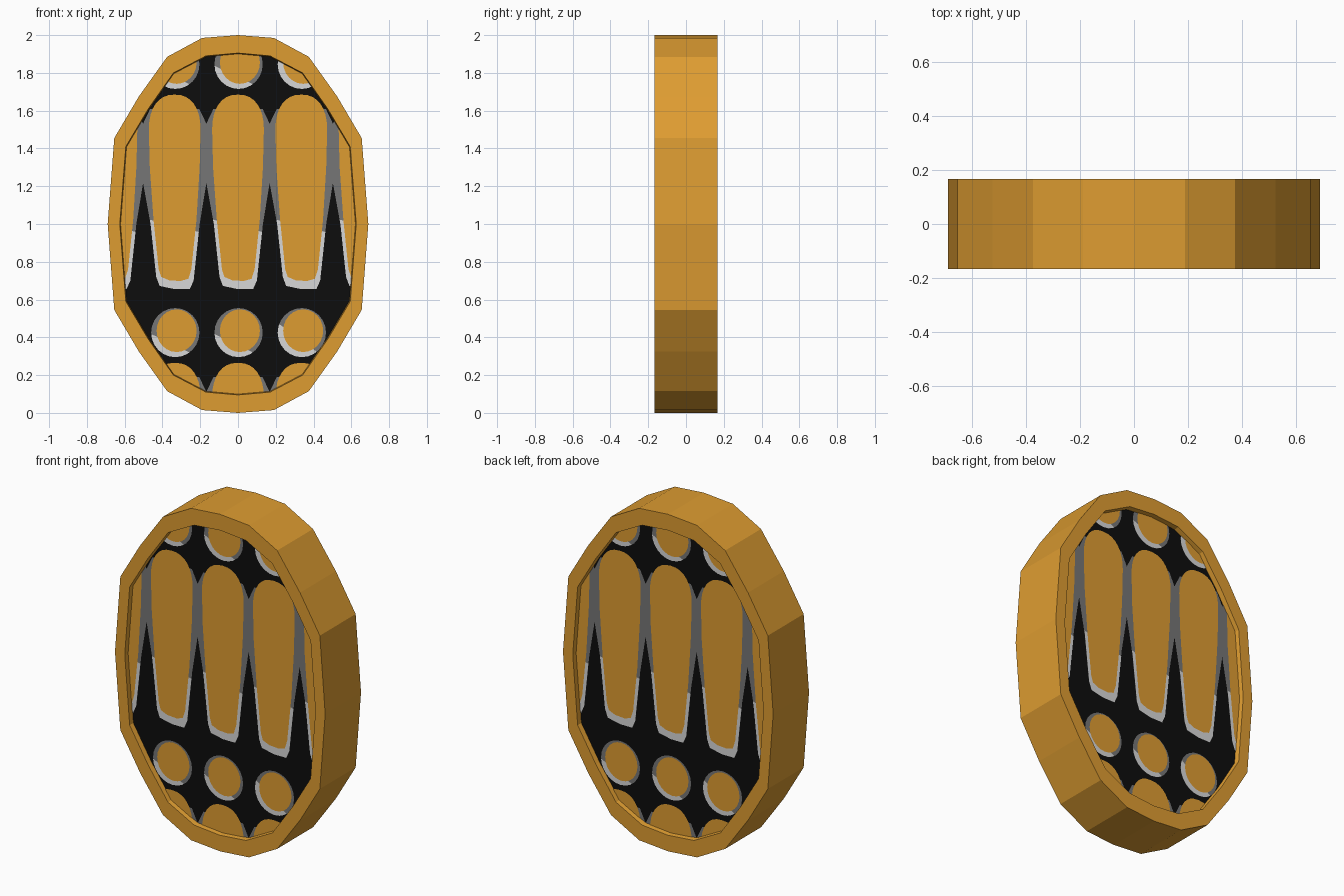
import bpy, math
from math import sin, cos, pi

if "Cube" in bpy.data.objects:
    bpy.data.objects.remove(bpy.data.objects["Cube"])

def mat(name, rgb):
    m = bpy.data.materials.new(name)
    m.diffuse_color = (*rgb, 1)
    m.use_nodes = True
    m.node_tree.nodes["Principled BSDF"].inputs["Base Color"].default_value = m.diffuse_color
    return m

MATS = [mat("gold", (0.73, 0.335, 0.031)), mat("black", (0.004, 0.004, 0.004)),
        mat("dark_grey", (0.18, 0.18, 0.18)), mat("light_grey", (0.68, 0.68, 0.68))]
GOLD, BLACK, DARK, LIGHT = range(4)

def make(name, verts, faces, ids):
    me = bpy.data.meshes.new(name)
    me.from_pydata(verts, [], faces)
    for m in MATS:
        me.materials.append(m)
    for p, i in zip(me.polygons, ids):
        p.material_index = i
    ob = bpy.data.objects.new(name, me)
    bpy.context.collection.objects.link(ob)
    return ob

def ring(quarter):
    """Mirror a quarter outline (top to side) into a full counter-clockwise loop."""
    right = quarter + [(x, 2 - z) for x, z in reversed(quarter[:-1])]
    left = [(-x, z) for x, z in reversed(right[1:-1])]
    return (right + left)[::-1]

def cut(poly, a, b):
    """Keep the part of poly to the left of line a-b."""
    def side(p):
        return (b[0]-a[0])*(p[1]-a[1]) - (b[1]-a[1])*(p[0]-a[0])
    out = []
    for i, p in enumerate(poly):
        q = poly[(i + 1) % len(poly)]
        sp, sq = side(p), side(q)
        if sp >= 0:
            out.append(p)
        if sp * sq < 0:
            t = sp / (sp - sq)
            out.append((p[0] + t*(q[0]-p[0]), p[1] + t*(q[1]-p[1])))
    return out

OUTER = ring([(0, 2), (.19, 1.985), (.375, 1.885), (.525, 1.675), (.655, 1.455), (.69, 1)])
INNER = ring([(0, 1.905), (.17, 1.89), (.342, 1.8), (.475, 1.61), (.594, 1.41), (.626, 1)])
FLOOR = [(x * .993, 1 + (z - 1) * .995) for x, z in INNER]
H, DEEP, N = .168, .03, len(OUTER)

# Rim: outer wall, front and back lips and inner walls
levels = [(FLOOR, -H + DEEP), (INNER, -H), (OUTER, -H),
          (OUTER, H), (INNER, H), (FLOOR, H - DEEP)]
verts = [(x, y, z) for loop, y in levels for x, z in loop]
faces = [(k*N + i, (k+1)*N + i, (k+1)*N + (i+1) % N, k*N + (i+1) % N)
         for k in range(5) for i in range(N)]
make("coin_rim", verts, faces, [GOLD] * len(faces))

# Mark shapes, relative to the column centre
ARC = [pi * i / 16 for i in range(17)]
STEM = [(.137 * math.copysign(abs(cos(a)) ** .85, cos(a)), 1.50 + .185 * sin(a) ** .9 if sin(a) > 1e-6 else 1.50)
        for a in ARC]
STEM += [(-.132, 1.3), (-.112, 1.02), (-.085, .76), (-.072, .72), (-.03, .702),
         (.03, .698), (.072, .71), (.088, .76), (.115, 1.02), (.132, 1.3)]
SHADE = [(.13, 1.61), (-.13, 1.61), (-.168, 1.53), (-.168, 1.22), (-.128, 1.0), (-.098, .72),
         (-.08, .672), (0, .655), (.08, .655), (.1, .7), (.132, 1.0), (.168, 1.22), (.168, 1.53)]

def oval(cx, cz, rx, rz):
    return [(cx + rx * cos(2*pi*i/24), cz + rz * sin(2*pi*i/24)) for i in range(24)]

DOT = oval(.01, .435, .106, .113)
DOT_SHADE = oval(.003, .425, .128, .13)

# Painted panel: black floor with thin layered marks, clipped by the oval
def panel(name, turn):
    vs, fs, ids = [], [], []
    def plate(poly, layer, colour):
        for a, b in zip(FLOOR, FLOOR[1:] + FLOOR[:1]):
            poly = cut(poly, a, b)
            if len(poly) < 3:
                return
        y = -H + DEEP - .0015 * layer
        fs.append(tuple(range(len(vs), len(vs) + len(poly))))
        vs.extend((turn * x, turn * y, z) for x, z in poly)
        ids.append(colour)
    plate(FLOOR, 0, BLACK)
    for row in (-1.42, 0, 1.42):
        for col in range(-2, 3):
            def put(poly, layer, colour):
                plate([(x + col * .335, z + row) for x, z in poly], layer, colour)
            lift = .06 if col > 0 else 0
            put(SHADE, 1, DARK)
            put(cut(SHADE, (.2, .94), (-.2, 1.04)), 2, LIGHT)
            put(STEM, 3, GOLD)
            put(DOT_SHADE, 1, DARK)
            put(cut(DOT_SHADE, (.1, .31), (-.13, .42 + lift)), 2, LIGHT)
            put(DOT, 3, GOLD)
    make(name, vs, fs, ids)

panel("front_panel", 1)
panel("back_panel", -1)
